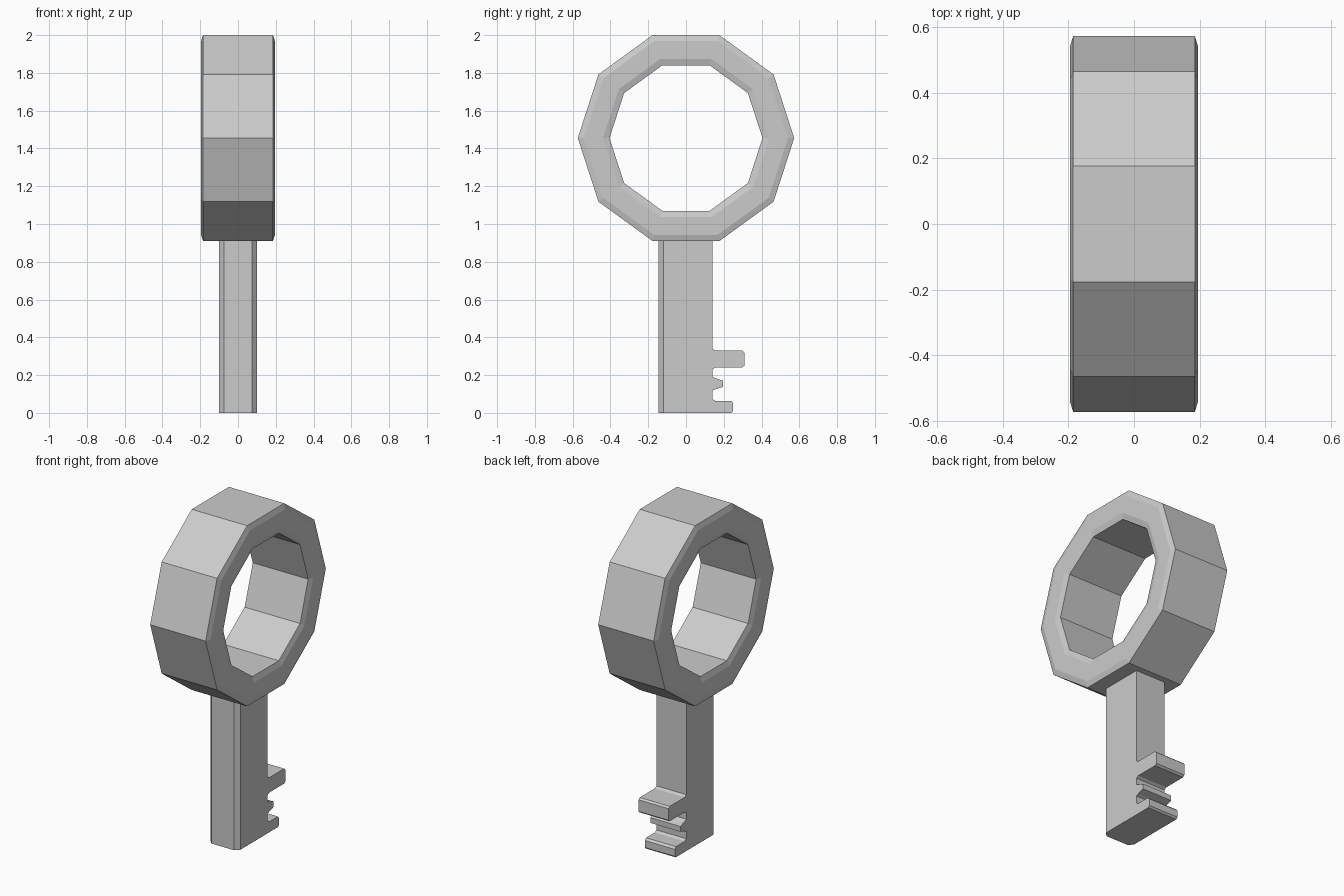
import bpy, bmesh
from math import cos, sin, pi

if "Cube" in bpy.data.objects:
    bpy.data.objects.remove(bpy.data.objects["Cube"])


def make_object(name, bm):
    bmesh.ops.recalc_face_normals(bm, faces=bm.faces)
    mesh = bpy.data.meshes.new(name)
    bm.to_mesh(mesh)
    bm.free()
    obj = bpy.data.objects.new(name, mesh)
    bpy.context.collection.objects.link(obj)
    return obj


# Ten-sided bow ring: chamfered cross-section (radius, x) swept about the x axis
SIDES, CENTRE_Z = 10, 1.455
section = [(0.573, -0.185), (0.573, 0.185), (0.54, 0.195), (0.44, 0.195),
           (0.405, 0.185), (0.405, -0.185), (0.44, -0.195), (0.54, -0.195)]
bm = bmesh.new()
rings = []
for i in range(SIDES):
    a = 2 * pi * i / SIDES
    rings.append([bm.verts.new((x, r * cos(a), CENTRE_Z + r * sin(a)))
                  for r, x in section])
for i in range(SIDES):
    p, q = rings[i], rings[(i + 1) % SIDES]
    for j in range(len(section)):
        k = (j + 1) % len(section)
        bm.faces.new((p[j], p[k], q[k], q[j]))
make_object("bow_ring", bm)

# Shaft and bit teeth: one side profile (y, z) extruded across x
profile = [(-0.145, 0), (0.24, 0), (0.25, 0.01), (0.25, 0.052), (0.238, 0.064),
           (0.155, 0.064), (0.14, 0.074), (0.14, 0.118), (0.157, 0.126),
           (0.197, 0.138), (0.197, 0.17), (0.157, 0.183), (0.14, 0.192),
           (0.14, 0.23), (0.155, 0.24), (0.298, 0.24), (0.309, 0.25),
           (0.309, 0.32), (0.298, 0.33), (0.155, 0.33), (0.14, 0.34),
           (0.14, 0.92), (-0.145, 0.92)]
bm = bmesh.new()
face = bm.faces.new([bm.verts.new((-0.1, y, z)) for y, z in profile])
result = bmesh.ops.extrude_face_region(bm, geom=[face])
new_verts = [v for v in result["geom"] if isinstance(v, bmesh.types.BMVert)]
bmesh.ops.translate(bm, verts=new_verts, vec=(0.2, 0, 0))
# Chamfer the two front upright edges
front = [e for e in bm.edges
         if all(v.co.y < -0.14 for v in e.verts)
         and abs(e.verts[0].co.z - e.verts[1].co.z) > 0.5]
bmesh.ops.bevel(bm, geom=front, offset=0.025, segments=1, affect='EDGES')
make_object("shaft_with_teeth", bm)
